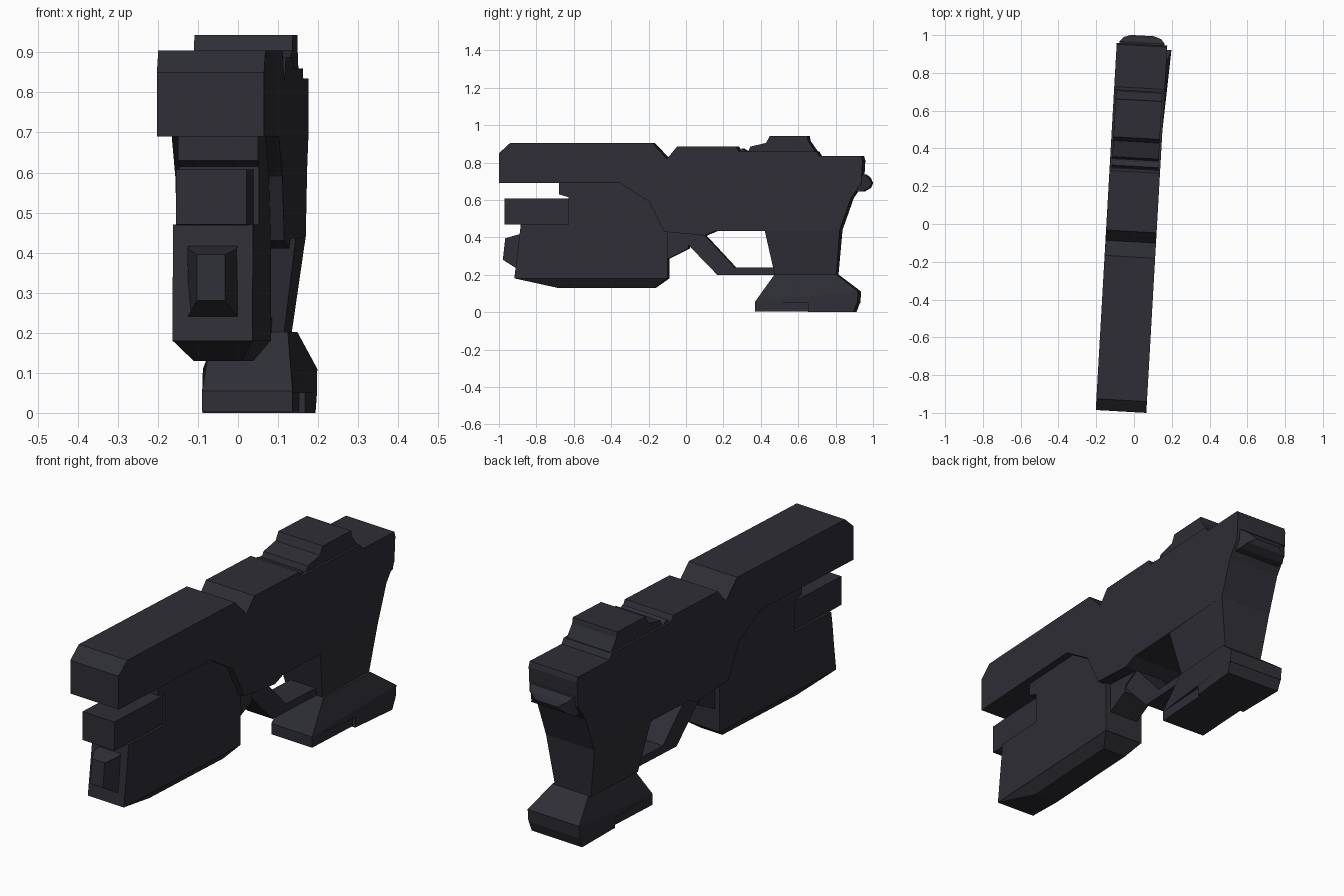
import bpy, bmesh, math
from mathutils import Matrix

if "Cube" in bpy.data.objects:
    bpy.data.objects.remove(bpy.data.objects["Cube"])

YAW = math.radians(-3.27)          # the whole model is turned slightly
PLACE = Matrix.Translation((-0.012, 0.0, 0)) @ Matrix.Rotation(YAW, 4, 'Z') @ Matrix.Translation((0, 0.006, 0))

dark = bpy.data.materials.new("dark gunmetal")
dark.diffuse_color = (0.027, 0.027, 0.036, 1)
dark.use_nodes = True
dark.node_tree.nodes["Principled BSDF"].inputs["Base Color"].default_value = dark.diffuse_color


def finish(name, bm):
    bmesh.ops.recalc_face_normals(bm, faces=bm.faces)
    bm.transform(PLACE)
    me = bpy.data.meshes.new(name)
    bm.to_mesh(me)
    bm.free()
    me.materials.append(dark)
    ob = bpy.data.objects.new(name, me)
    bpy.context.collection.objects.link(ob)
    return ob


def prism(name, pts, w=0.1, dx=0.0):
    """Side profile (y, z[, half width]) extended to both sides."""
    bm = bmesh.new()
    sides = []
    for s in (-1, 1):
        sides.append([bm.verts.new((dx + s * (p[2] if len(p) > 2 else w), p[0], p[1])) for p in pts])
    bm.faces.new(sides[0])
    bm.faces.new(sides[1][::-1])
    n = len(pts)
    for i in range(n):
        j = (i + 1) % n
        bm.faces.new((sides[0][i], sides[0][j], sides[1][j], sides[1][i]))
    return finish(name, bm)


def loft(name, rings, dx=0.0):
    """Stack of four-cornered rings: (y front, z front, w front, y rear, z rear, w rear)."""
    bm = bmesh.new()
    loops = []
    for yf, zf, wf, yr, zr, wr in rings:
        loops.append([bm.verts.new(c) for c in ((dx - wf, yf, zf), (dx + wf, yf, zf),
                                                (dx + wr, yr, zr), (dx - wr, yr, zr))])
    bm.faces.new(loops[0])
    bm.faces.new(loops[-1])
    for a, b in zip(loops, loops[1:]):
        for i in range(4):
            j = (i + 1) % 4
            bm.faces.new((a[i], a[j], b[j], b[i]))
    return finish(name, bm)


# Upper slide and receiver in one profile
prism("receiver", [(-1, .69), (-1, .85), (-.94, .905), (-.18, .905), (-.1, .82), (-.045, .887),
                   (.27, .887), (.285, .86), (.7, .86), (.715, .835), (.94, .835), (.947, .81),
                   (.94, .69), (.885, .61), (.825, .44), (.43, .435), (.16, .435), (.1, .41),
                   (-.115, .43), (-.195, .59), (-.35, .69)], .134)

# Sight block on top
prism("sight", [(.33, .85), (.345, .885), (.43, .905), (.45, .943), (.65, .943),
                (.655, .915), (.7, .85)], .123)
prism("sight_ridge", [(.285, .855), (.3, .875), (.33, .855)], .123)

# Fore-end housing below the slide
prism("fore_housing", [(-.92, .18), (-.885, .47), (-.63, .47), (-.63, .615), (-.68, .63), (-.68, .695),
                       (-.3, .695), (-.1, .5), (-.1, .18)], .1)
prism("fore_housing_bottom", [(-.92, .181, .1), (-.78, .181, .1), (-.1, .181, .1),
                              (-.17, .13, .06), (-.69, .13, .06)])
prism("housing_rear_lug", [(-.12, .28), (-.1, .285), (.01, .34), (.015, .37), (.1, .415), (-.12, .44)], .075)

# Lower barrel and muzzle plate
prism("lower_barrel", [(-.972, .47), (-.972, .607), (-.6, .607), (-.6, .46)], .088)
prism("muzzle_plate", [(-.88, .42, .062), (-.92, .41, .062), (-.972, .395, .035), (-.985, .28, .035),
                       (-.92, .24, .062), (-.88, .24, .062)])

# Trigger guard
prism("trigger_guard", [(.0, .37), (.165, .2), (.5, .2), (.5, .238), (.26, .238), (.1, .41), (.05, .42)], .07)

# Grip, tapering downwards
prism("grip", [(.42, .45, .134), (.825, .441, .134), (.805, .2, .1), (.475, .2, .1)])

# Flared foot: upper flare, narrower toe, wider heel
loft("foot_flare", [(.475, .202, .095, .805, .202, .1), (.37, .055, .113, .925, .11, .143),
                    (.37, .05, .113, .92, .05, .143)], .014)
loft("foot_toe", [(.37, .055, .113, .7, .055, .113), (.37, .003, .113, .7, .003, .113)], .014)
loft("foot_heel", [(.655, .055, .128, .92, .055, .143), (.655, 0, .128, .9, 0, .14)], .014)

# Rear knob, rounded off in steps
prism("rear_knob", [(.92, .737, .12), (.955, .737, .12), (.98, .715, .1), (.993, .69, .06),
                    (.98, .665, .1), (.945, .645, .12), (.9, .645, .12)])
